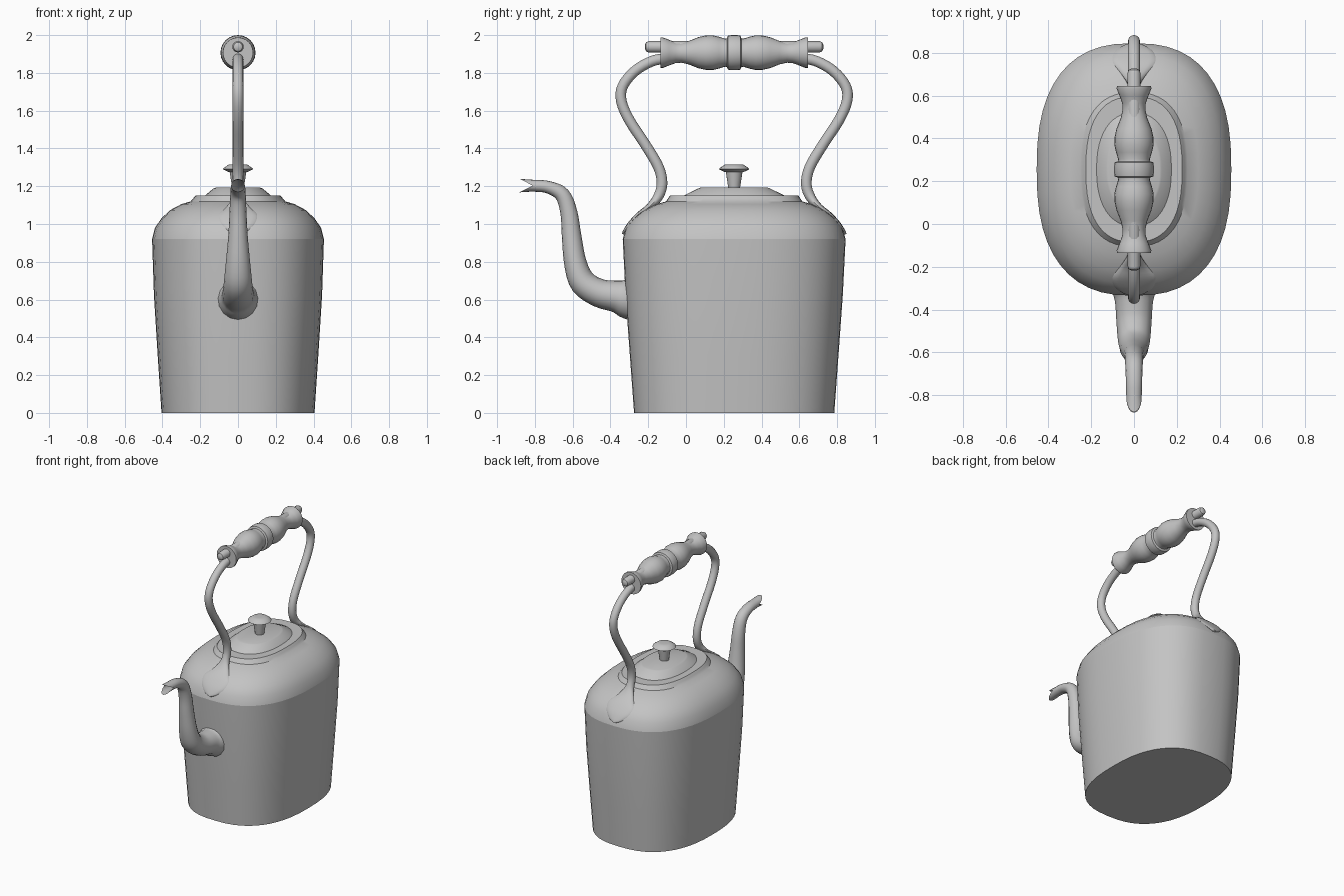
import bpy, bmesh
from math import cos, sin, pi, radians
from mathutils import Vector

cube = bpy.data.objects.get("Cube")
if cube:
    bpy.data.objects.remove(cube, do_unlink=True)

MID = 0.255   # y of the kettle body's centre

metal = bpy.data.materials.new("grey metal")
metal.use_nodes = True
metal.diffuse_color = (0.55, 0.55, 0.55, 1)
metal.node_tree.nodes["Principled BSDF"].inputs["Base Color"].default_value = metal.diffuse_color


def skin(name, rings, cap_start=True, cap_end=True, angle=35):
    """Bridge equal rings of points into one smooth object."""
    bm = bmesh.new()
    loops = [[bm.verts.new(p) for p in ring] for ring in rings]
    n = len(loops[0])
    for a, b in zip(loops, loops[1:]):
        for i in range(n):
            j = (i + 1) % n
            bm.faces.new((a[i], a[j], b[j], b[i]))
    if cap_start:
        bm.faces.new(loops[0][::-1])
    if cap_end:
        bm.faces.new(loops[-1])
    bmesh.ops.recalc_face_normals(bm, faces=bm.faces)
    mesh = bpy.data.meshes.new(name)
    bm.to_mesh(mesh)
    bm.free()
    mesh.materials.append(metal)
    obj = bpy.data.objects.new(name, mesh)
    bpy.context.collection.objects.link(obj)
    bpy.ops.object.select_all(action='DESELECT')
    obj.select_set(True)
    bpy.context.view_layer.objects.active = obj
    bpy.ops.object.shade_smooth_by_angle(angle=radians(angle))
    return obj


def oval(a, b, z, power=2.5, n=48):
    """Rounded oval ring around the body axis."""
    def soft(v):
        return (1 if v >= 0 else -1) * abs(v) ** (2 / power)
    return [Vector((a * soft(cos(2 * pi * i / n)), MID + b * soft(sin(2 * pi * i / n)), z))
            for i in range(n)]


def turned_y(name, profile, z, n=24):
    """Lathe (y, radius) pairs around a level axis running front to back."""
    return skin(name, [[Vector((r * cos(2 * pi * i / n), y, z + r * sin(2 * pi * i / n)))
                        for i in range(n)] for y, r in profile])


def smooth_path(points, steps=4):
    """Catmull-Rom interpolation of (y, z, half width, half thickness)."""
    p = [Vector(q) for q in points]
    p = [2 * p[0] - p[1]] + p + [2 * p[-1] - p[-2]]
    out = []
    for a, b, c, d in zip(p, p[1:], p[2:], p[3:]):
        for k in range(steps):
            t = k / steps
            out.append(0.5 * (2 * b + (c - a) * t + (2 * a - 5 * b + 4 * c - d) * t * t
                              + (3 * b - a - 3 * c + d) * t ** 3))
    return out + [p[-2]]


def sweep_rings(points, n=16):
    """Elliptical rings along a path in the middle plane."""
    path = smooth_path(points)
    rings = []
    for k, q in enumerate(path):
        before, after = path[max(k - 1, 0)], path[min(k + 1, len(path) - 1)]
        tangent = Vector((0, after[0] - before[0], after[1] - before[1])).normalized()
        normal = Vector((0, -tangent.z, tangent.y))
        rings.append([Vector((q[2] * cos(2 * pi * i / n), q[0], q[1]))
                      + normal * q[3] * sin(2 * pi * i / n) for i in range(n)])
    return rings


# Body: tapering wall, then a domed shoulder with its own crisp lower edge
skin("body_wall", [oval(a, b, z) for a, b, z in (
    (0.405, 0.53, 0), (0.425, 0.552, 0.3), (0.445, 0.575, 0.62), (0.455, 0.59, 0.92))],
    cap_end=False)
skin("shoulder", [oval(a, b, z) for a, b, z in (
    (0.455, 0.59, 0.92), (0.44, 0.573, 0.98), (0.405, 0.535, 1.03), (0.36, 0.48, 1.073),
    (0.30, 0.41, 1.105), (0.25, 0.36, 1.12), (0.238, 0.35, 1.135), (0.225, 0.34, 1.15))],
    cap_start=False)

# Lid and its knob
skin("lid", [oval(a, b, z, 2.3) for a, b, z in (
    (0.18, 0.27, 1.145), (0.172, 0.262, 1.153), (0.13, 0.19, 1.188), (0.12, 0.18, 1.192))], angle=50)
skin("lid_knob", [oval(r, r, z, 2, 20) for r, z in (
    (0.03, 1.185), (0.034, 1.21), (0.044, 1.275), (0.055, 1.277), (0.08, 1.29),
    (0.075, 1.297), (0.05, 1.314), (0.025, 1.316))])

# Spout: flared root, elbow, tapering neck and a notched mouth
spout = sweep_rings([
    (-0.27, 0.605, 0.125, 0.125), (-0.325, 0.608, 0.10, 0.105), (-0.37, 0.617, 0.088, 0.085),
    (-0.46, 0.635, 0.082, 0.075), (-0.545, 0.69, 0.075, 0.07), (-0.585, 0.79, 0.065, 0.06),
    (-0.605, 0.93, 0.052, 0.052), (-0.62, 1.06, 0.045, 0.045), (-0.655, 1.155, 0.041, 0.04),
    (-0.73, 1.195, 0.038, 0.033), (-0.81, 1.203, 0.036, 0.031)])
mouth = spout[-1]
height = sum(v.z for v in mouth) / len(mouth)
spout.append([Vector((v.x, v.y - 0.07 * abs(v.z - height) / 0.031 - 0.001,
                      v.z + 0.15 * (v.z - height))) for v in mouth])
skin("spout", spout, cap_start=False, cap_end=False)

# Handle wires ending in flat spoon-shaped feet, mirrored front to back
wire = sweep_rings([
    (-0.10, 1.878, 0.028, 0.028), (-0.18, 1.862, 0.028, 0.028), (-0.27, 1.81, 0.028, 0.028),
    (-0.335, 1.73, 0.028, 0.028), (-0.342, 1.65, 0.028, 0.028), (-0.30, 1.55, 0.028, 0.028),
    (-0.215, 1.42, 0.028, 0.028), (-0.145, 1.30, 0.028, 0.028), (-0.127, 1.21, 0.028, 0.028),
    (-0.15, 1.14, 0.031, 0.026), (-0.195, 1.09, 0.062, 0.018), (-0.25, 1.052, 0.10, 0.012),
    (-0.295, 1.005, 0.09, 0.011), (-0.322, 0.965, 0.052, 0.01), (-0.333, 0.945, 0.012, 0.008)])
skin("front_handle_wire", wire)
skin("back_handle_wire", [[Vector((v.x, 2 * MID - v.y, v.z)) for v in r] for r in wire])

# Turned grip, symmetrical about its central ring
half = [(0.39, 0.08), (0.378, 0.081), (0.345, 0.068), (0.31, 0.055), (0.28, 0.053),
        (0.24, 0.062), (0.19, 0.082), (0.15, 0.091), (0.115, 0.092), (0.08, 0.084),
        (0.048, 0.074), (0.038, 0.076), (0.033, 0.09), (0.015, 0.093)]
turned_y("grip", [(MID - s, r) for s, r in half]
         + [(MID + s, r) for s, r in reversed(half)], 1.907)

# Pin running through the grip, with rounded ends
tip = [(0.472, 0.012), (0.466, 0.024), (0.452, 0.03)]
turned_y("grip_pin", [(MID - s, r) for s, r in tip]
         + [(MID + s, r) for s, r in reversed(tip)], 1.938, 16)
